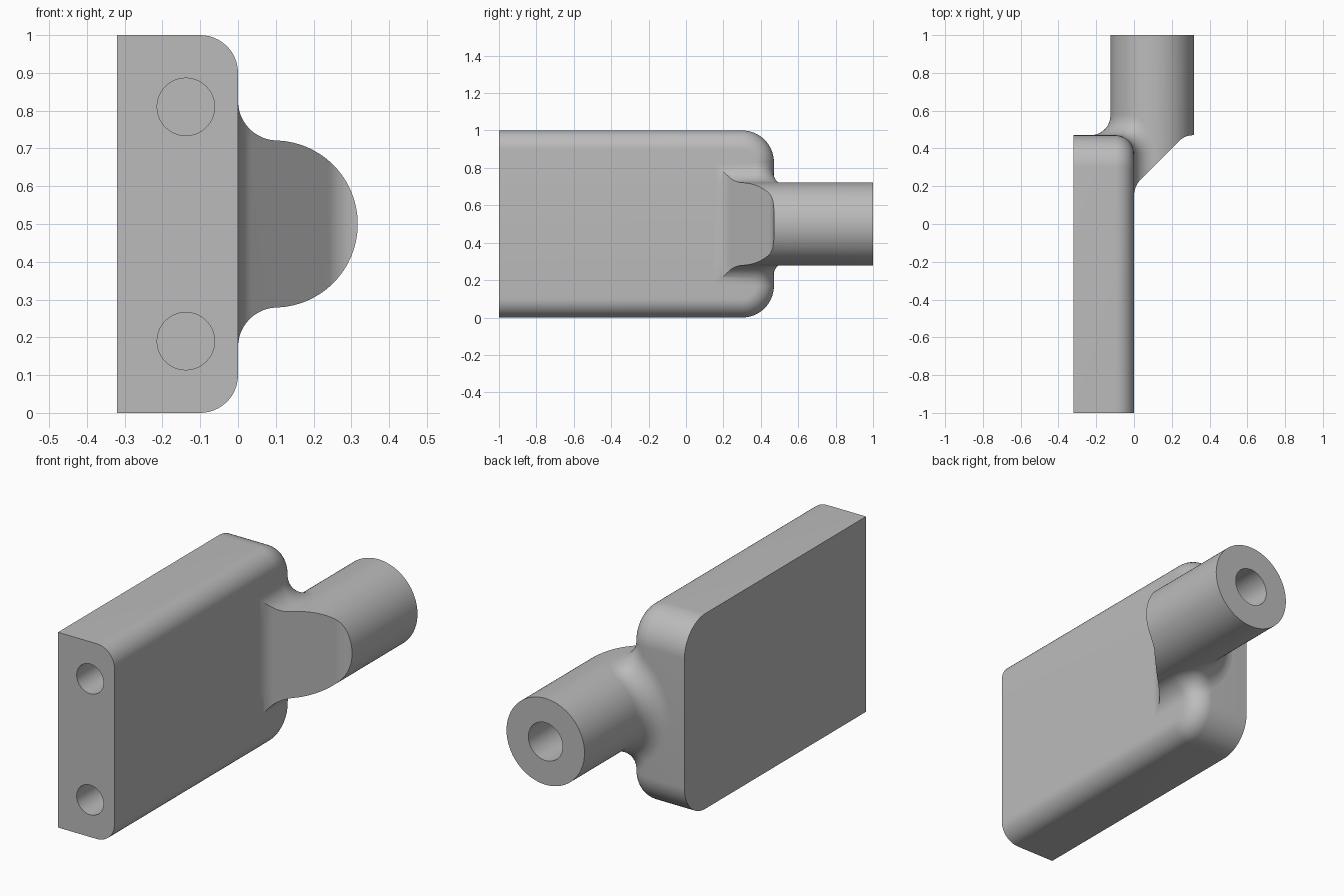
import bpy, bmesh
from math import sin, cos, pi, sqrt, acos, radians
from mathutils import Vector, Matrix

if "Cube" in bpy.data.objects:
    bpy.data.objects.remove(bpy.data.objects["Cube"])

grey = bpy.data.materials.new("plain_grey")
grey.use_nodes = True
grey.diffuse_color = (0.5, 0.5, 0.5, 1)
grey.node_tree.nodes["Principled BSDF"].inputs["Base Color"].default_value = (0.5, 0.5, 0.5, 1)

# Main dimensions
BACK, EDGE_R, CORNER_R = 0.47, 0.1, 0.17        # plate
AXIS_X, AXIS_Z, TUBE_R, BLEND_R = 0.096, 0.5, 0.221, 0.105


def finish(name, bm):
    bmesh.ops.recalc_face_normals(bm, faces=bm.faces)
    mesh = bpy.data.meshes.new(name)
    bm.to_mesh(mesh)
    bm.free()
    ob = bpy.data.objects.new(name, mesh)
    mesh.materials.append(grey)
    bpy.context.collection.objects.link(ob)
    return ob


def loft(name, rings):
    """Closed solid through a list of equal-length point rings."""
    bm = bmesh.new()
    loops = [[bm.verts.new(p) for p in ring] for ring in rings]
    n = len(loops[0])
    for a, b in zip(loops, loops[1:]):
        for i in range(n):
            j = (i + 1) % n
            bm.faces.new((a[i], a[j], b[j], b[i]))
    bm.faces.new(loops[0])
    bm.faces.new(loops[-1])
    return finish(name, bm)


def rod(name, x, z, radius, y0, y1):
    bm = bmesh.new()
    place = Matrix.Translation((x, (y0 + y1) / 2, z)) @ Matrix.Rotation(pi / 2, 4, 'X')
    bmesh.ops.create_cone(bm, cap_ends=True, segments=96, radius1=radius,
                          radius2=radius, depth=y1 - y0, matrix=place)
    return finish(name, bm)


def activate(ob):
    bpy.ops.object.select_all(action='DESELECT')
    ob.select_set(True)
    bpy.context.view_layer.objects.active = ob


def cut(ob, cutter):
    cutter.hide_render = True
    activate(ob)
    mod = ob.modifiers.new("cut", 'BOOLEAN')
    mod.operation, mod.solver, mod.object = 'DIFFERENCE', 'EXACT', cutter
    bpy.ops.object.modifier_apply(modifier=mod.name)


# Plate: outline with two round back corners, rounded towards +x
def plate_ring(x, inset):
    r = CORNER_R - inset
    lower = [(-1, inset)]
    for i in range(17):
        a = pi / 2 * i / 16
        lower.append((BACK - CORNER_R + r * sin(a), CORNER_R - r * cos(a)))
    upper = [(y, 1 - z) for y, z in reversed(lower)]
    return [(x, y, z) for y, z in lower + upper]


rings = [plate_ring(-0.32, 0)]
for i in range(13):
    a = pi / 2 * i / 12
    rings.append(plate_ring(EDGE_R * (sin(a) - 1), EDGE_R * (1 - cos(a))))
plate = loft("plate", rings)

# Two blind holes in the front end of the plate
for z in (0.19, 0.81):
    drill = rod("drill", -0.138, z, 0.076, -1.1, -0.4)
    cut(plate, drill)
    bpy.data.objects.remove(drill)

# Tube with a blind bore
tube = rod("tube", AXIS_X, AXIS_Z, TUBE_R, 0.05, 1)
drill = rod("drill", AXIS_X, AXIS_Z, 0.097, 0.5, 1.1)
cut(tube, drill)
bpy.data.objects.remove(drill)

# Blend between tube and plate, swept along the path of a rolling ball
reach = TUBE_R + BLEND_R
turn = EDGE_R + BLEND_R
corner_y = BACK - EDGE_R
path = []           # (angle around the tube, ball centre y, direction to plate)
side_angle = acos((BLEND_R - AXIS_X) / reach)
path.append((side_angle, 0.05, Vector((-1, 0, 0))))
for i in range(25):
    phi = pi / 2 * i / 24
    x = -EDGE_R + turn * cos(phi)
    path.append((acos((x - AXIS_X) / reach), corner_y + turn * sin(phi),
                 Vector((-cos(phi), -sin(phi), 0))))
last = path[-1][0]
for i in range(1, 17):
    path.append((last + (pi - last) * i / 16, BACK + BLEND_R, Vector((0, -1, 0))))
path += [(2 * pi - t, y, d) for t, y, d in reversed(path[:-1])]

rings = []
for t, y, to_plate in path:
    outward = Vector((cos(t), 0, sin(t)))
    centre = Vector((AXIS_X, y, AXIS_Z)) + reach * outward
    to_tube = -outward
    ring = [centre + BLEND_R * to_tube.slerp(to_plate, k / 12) for k in range(13)]
    ring.append(centre + 2 * BLEND_R * (to_tube + to_plate).normalized())
    rings.append(ring)
blend = loft("blend", rings)

# Sloped cut under the tube, with rounded run-in and run-out
outline = [(0.6, -0.1), (-0.01, -0.1), (-0.01, 0.14)]
for i in range(13):
    a = radians(45 * i / 12)
    outline.append((0.12 - 0.12 * cos(a), 0.15 + 0.12 * sin(a)))
for i in range(13):
    a = radians(45 + 45 * i / 12)
    outline.append((0.311 - 0.1 * cos(a), 0.37 + 0.1 * sin(a)))
outline.append((0.6, BACK))
slope = loft("slope_cutter", [[(x, y, z) for x, y in outline] for z in (-0.1, 1.1)])
cut(tube, slope)
cut(blend, slope)
bpy.data.objects.remove(slope)

for ob in (plate, tube, blend):
    activate(ob)
    bpy.ops.object.shade_smooth_by_angle(angle=radians(30))
